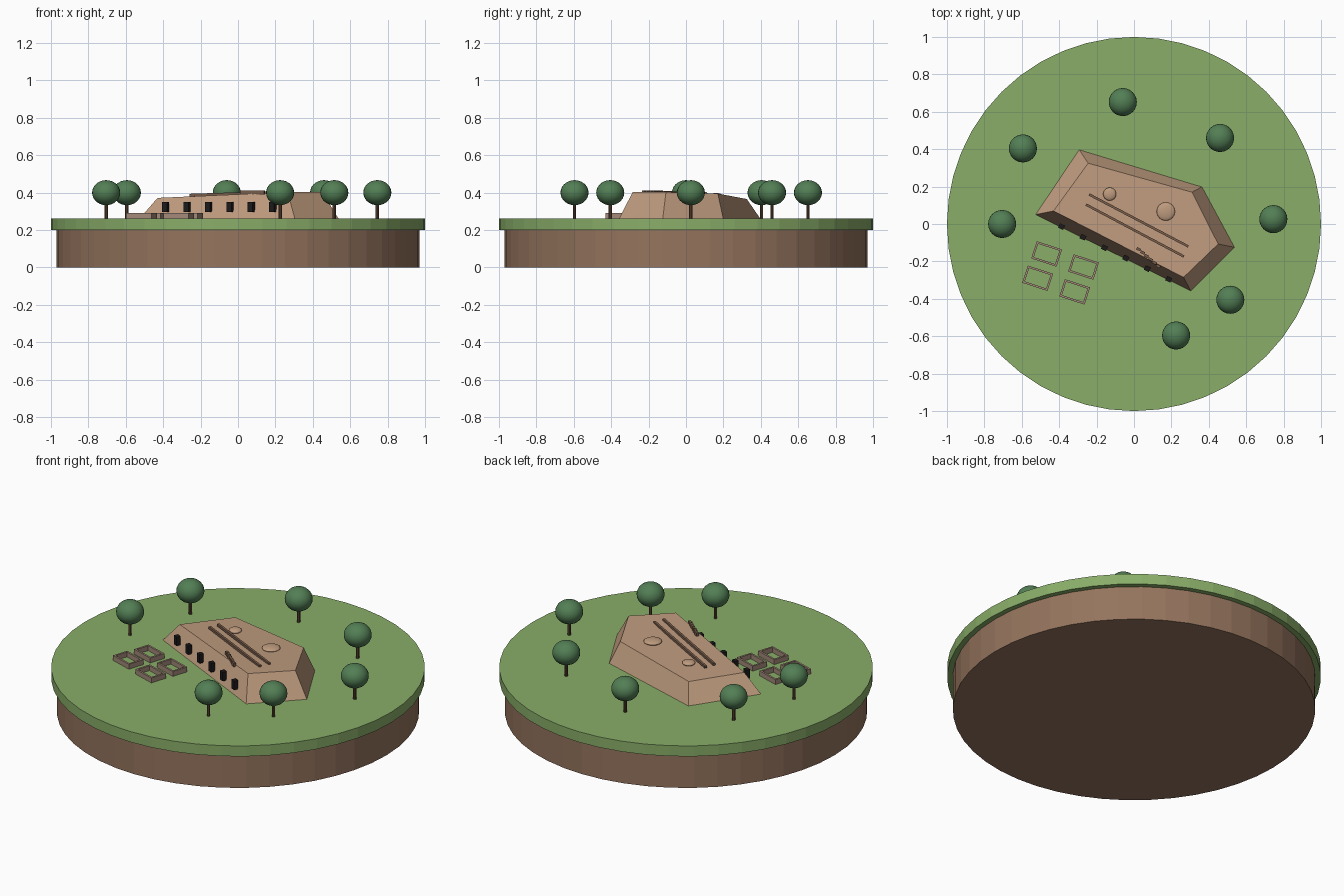
import bpy, bmesh, math
from mathutils import Vector

if "Cube" in bpy.data.objects:
    bpy.data.objects.remove(bpy.data.objects["Cube"])

GROUND = 0.262


def material(name, r, g, b):
    m = bpy.data.materials.new(name)
    m.use_nodes = True
    m.diffuse_color = (r, g, b, 1)
    m.node_tree.nodes["Principled BSDF"].inputs["Base Color"].default_value = (r, g, b, 1)
    return m


grass_green = material("grass green", 0.25, 0.42, 0.14)
soil_brown = material("soil brown", 0.30, 0.175, 0.11)
sandstone = material("sandstone", 0.52, 0.33, 0.21)
dark_stone = material("dark stone", 0.19, 0.11, 0.07)
ruin_stone = material("ruin stone", 0.36, 0.25, 0.19)
leaf_green = material("leaf green", 0.085, 0.21, 0.09)
bark = material("bark", 0.12, 0.06, 0.035)
window_black = material("window black", 0.012, 0.01, 0.01)


def finish(name, mat):
    ob = bpy.context.object
    ob.name = name
    ob.data.materials.append(mat)
    return ob


def cylinder(name, mat, x, y, z0, z1, radius, sides):
    bpy.ops.mesh.primitive_cylinder_add(vertices=sides, radius=radius, depth=z1 - z0,
                                        location=(x, y, (z0 + z1) / 2))
    return finish(name, mat)


def box(name, mat, center, size, angle=0):
    bpy.ops.mesh.primitive_cube_add(size=1, location=center, rotation=(0, 0, angle))
    ob = finish(name, mat)
    ob.scale = size
    return ob


def ellipsoid(name, mat, center, radius, height):
    bpy.ops.mesh.primitive_uv_sphere_add(segments=24, ring_count=14, radius=1, location=center)
    ob = finish(name, mat)
    ob.scale = (radius, radius, height)
    bpy.ops.object.shade_smooth()
    return ob


# Round base
cylinder("soil_base", soil_brown, 0, 0, 0, 0.2, 0.97, 48)
cylinder("grass_disc", grass_green, 0, 0, 0.2, GROUND, 1.0, 48)

# Five-sided mesa with sloping walls and a slightly tilted top
foot = [(-0.53, 0.05), (0.305, -0.36), (0.54, -0.125), (0.365, 0.2), (-0.295, 0.4)]
rim = [(-0.43, 0.07, 0.372), (0.265, -0.285, 0.403), (0.45, -0.107, 0.403),
       (0.31, 0.17, 0.395), (-0.245, 0.325, 0.366)]
bm = bmesh.new()
low = [bm.verts.new((x, y, GROUND - 0.005)) for x, y in foot]
high = [bm.verts.new(p) for p in rim]
bm.faces.new(low[::-1])
bm.faces.new(high)
for i in range(5):
    j = (i + 1) % 5
    bm.faces.new((low[i], low[j], high[j], high[i]))
mesh = bpy.data.meshes.new("mesa")
bm.to_mesh(mesh)
bm.free()
mesa = bpy.data.objects.new("mesa", mesh)
mesa.data.materials.append(sandstone)
bpy.context.collection.objects.link(mesa)

# Dark openings along the front wall
wall_angle = math.atan2(-0.41, 0.835)
for i in range(6):
    x = -0.387 + 0.1145 * i
    y = 0.05 - 0.491 * (x + 0.53)
    box(f"window_{i + 1}", window_black, (x, y + 0.006, 0.323), (0.03, 0.026, 0.052), wall_angle)

# Two long ridges across the top
for name, a, b in [("back_ridge", (-0.24, 0.158, 0.387), (0.29, -0.12, 0.403)),
                   ("front_ridge", (-0.257, 0.104, 0.387), (0.267, -0.174, 0.403))]:
    a, b = Vector(a), Vector(b)
    ridge = box(name, dark_stone, (a + b) / 2, ((b - a).length, 0.013, 0.014))
    ridge.rotation_euler = (b - a).to_track_quat('X', 'Z').to_euler()

# Short row of small steps
for i in range(6):
    t = i / 5
    box(f"step_{i + 1}", dark_stone, (0.025 + 0.105 * t, -0.135 - 0.09 * t, 0.4),
        (0.024, 0.014, 0.022), wall_angle)

# Low domes
ellipsoid("small_dome", sandstone, (-0.13, 0.16, 0.384), 0.035, 0.014)
ellipsoid("large_dome", sandstone, (0.17, 0.067, 0.395), 0.049, 0.014)

# Roofless rectangular ruins
ruin_angle = math.radians(-18)
c, s = math.cos(ruin_angle), math.sin(ruin_angle)
for n, (cx, cy) in enumerate([(-0.467, -0.16), (-0.27, -0.23), (-0.515, -0.29), (-0.317, -0.363)]):
    for side in (-1, 1):
        for label, u, v, size in [("long", 0, 0.043 * side, (0.142, 0.011, 0.034)),
                                  ("short", 0.0655 * side, 0, (0.011, 0.08, 0.034))]:
            box(f"ruin_{n + 1}_{label}_wall", ruin_stone,
                (cx + u * c - v * s, cy + u * s + v * c, GROUND + 0.012), size, ruin_angle)

# Ring of trees
for n, (x, y) in enumerate([(-0.06, 0.652), (0.46, 0.46), (-0.594, 0.404), (-0.705, 0.0),
                            (0.745, 0.026), (0.515, -0.405), (0.225, -0.596)]):
    cylinder(f"trunk_{n + 1}", bark, x, y, GROUND - 0.005, 0.36, 0.009, 8)
    ellipsoid(f"foliage_{n + 1}", leaf_green, (x, y, 0.4), 0.075, 0.067)
